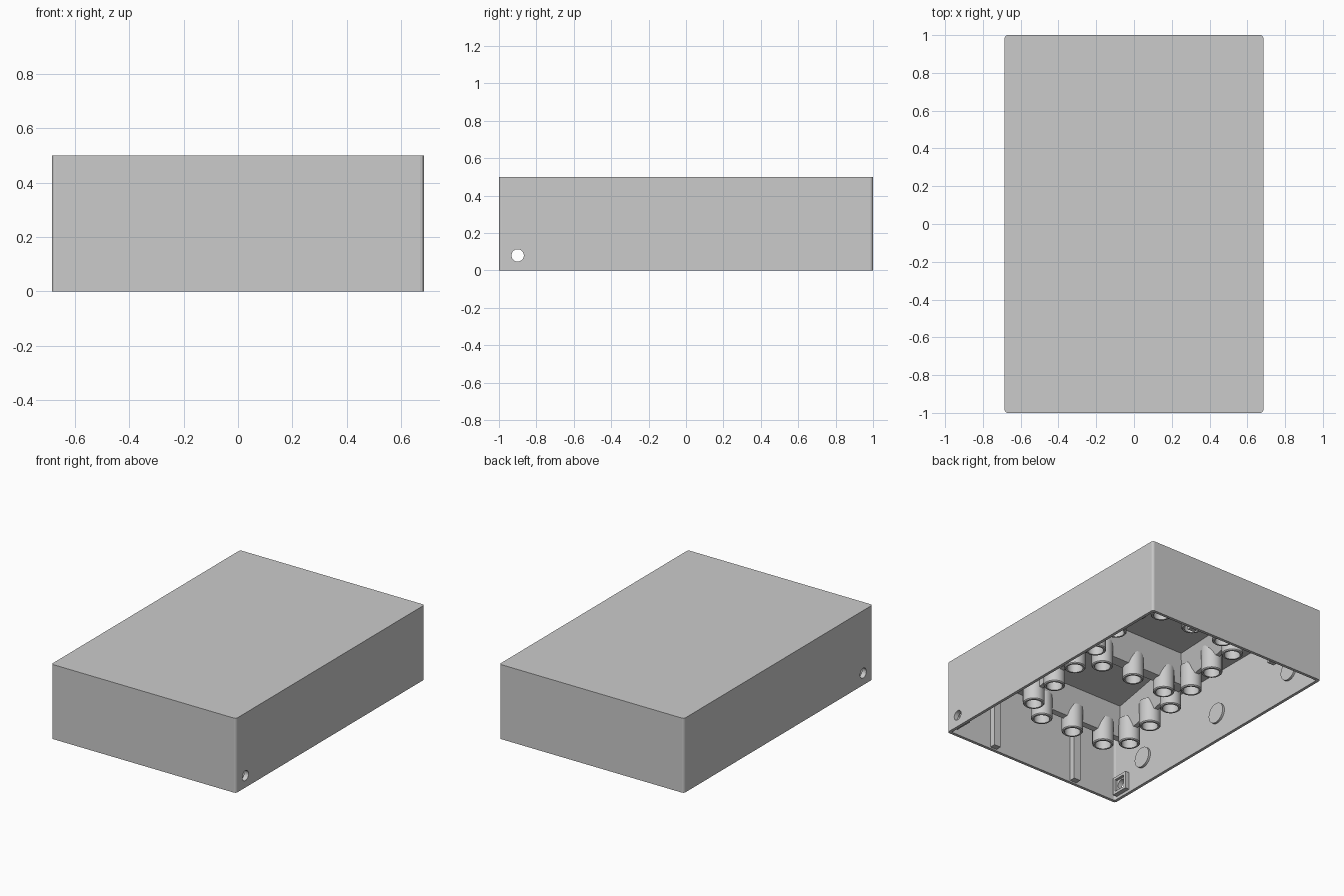
import bpy, bmesh, math
from mathutils import Matrix, Vector

cube = bpy.data.objects.get("Cube")
if cube:
    bpy.data.objects.remove(cube)

grey = bpy.data.materials.new("light_grey")
grey.use_nodes = True
colour = (0.6, 0.6, 0.6, 1)
grey.diffuse_color = colour
grey.node_tree.nodes["Principled BSDF"].inputs["Base Color"].default_value = colour

W, D, H, WALL = 0.685, 1.0, 0.5, 0.02
CEILING = H - WALL
SLOPE = 0.2          # the tray rises toward the back


def finish(name, bm, smooth=False):
    bmesh.ops.recalc_face_normals(bm, faces=bm.faces)
    mesh = bpy.data.meshes.new(name)
    bm.to_mesh(mesh)
    bm.free()
    mesh.materials.append(grey)
    ob = bpy.data.objects.new(name, mesh)
    bpy.context.collection.objects.link(ob)
    if smooth:
        bpy.ops.object.select_all(action="DESELECT")
        ob.select_set(True)
        bpy.context.view_layer.objects.active = ob
        bpy.ops.object.shade_smooth_by_angle(angle=math.radians(35))
    return ob


def loft(name, rings, smooth=False):
    """Closed solid through matching rings of points."""
    bm = bmesh.new()
    loops = [[bm.verts.new(p) for p in ring] for ring in rings]
    for a, b in zip(loops, loops[1:]):
        for i in range(len(a)):
            j = (i + 1) % len(a)
            bm.faces.new((a[i], a[j], b[j], b[i]))
    bm.faces.new(loops[0])
    bm.faces.new(loops[-1])
    return finish(name, bm, smooth)


def box(name, x, y, z):
    def ring(h):
        return [(x[0], y[0], h), (x[1], y[0], h), (x[1], y[1], h), (x[0], y[1], h)]
    return loft(name, [ring(z[0]), ring(z[1])])


def rounded_ring(w, d, r, z, steps=3):
    pts = []
    for k, (sx, sy) in enumerate(((1, 1), (-1, 1), (-1, -1), (1, -1))):
        for s in range(steps + 1):
            a = math.pi / 2 * (k + s / steps)
            pts.append((sx * (w - r) + r * math.cos(a), sy * (d - r) + r * math.sin(a), z))
    return pts


def side_disc(name, x, y, z, r, depth):
    bm = bmesh.new()
    bmesh.ops.create_cone(bm, cap_ends=True, segments=32, radius1=r, radius2=r, depth=depth)
    m = Matrix.Translation((x, y, z)) @ Matrix.Rotation(math.pi / 2, 4, "Y")
    bmesh.ops.transform(bm, matrix=m, verts=bm.verts)
    return finish(name, bm, True)


def cut(ob, cutters):
    for c in cutters:
        mod = ob.modifiers.new("cut", "BOOLEAN")
        mod.operation, mod.solver, mod.object = "DIFFERENCE", "EXACT", c
    bpy.context.view_layer.update()
    graph = bpy.context.evaluated_depsgraph_get()
    mesh = bpy.data.meshes.new_from_object(ob.evaluated_get(graph))
    ob.modifiers.clear()
    ob.data = mesh
    for c in cutters:
        bpy.data.objects.remove(c)


# Housing: open underneath, rounded upright corners, cable hole through both sides
HOLE_Y, HOLE_Z = -0.9, 0.08
housing = loft("housing", [rounded_ring(W, D, 0.015, 0), rounded_ring(W, D, 0.015, H)])
cut(housing, [
    loft("cavity_cutter", [rounded_ring(W - WALL, D - WALL, 0.01, -0.1),
                           rounded_ring(W - WALL, D - WALL, 0.01, CEILING)]),
    side_disc("hole_cutter", 0, HOLE_Y, HOLE_Z, 0.033, 2),
])

# Wall fittings: round pads and square cable sockets on the sides, ribs on the ends
inner = W - WALL
for side, label in ((1, "left"), (-1, "right")):
    for y in (-0.7, 0.02, 0.72):
        side_disc(label + "_pad", side * inner, y, 0.185, 0.068, 0.03)
    xs = sorted((side * (inner + 0.005), side * (inner - 0.03)))
    socket = box(label + "_socket", xs, (HOLE_Y - 0.06, HOLE_Y + 0.06), (HOLE_Z - 0.06, HOLE_Z + 0.06))
    face = sorted((side * (inner - 0.012), side * (inner - 0.05)))
    cut(socket, [
        box("recess_cutter", face, (HOLE_Y - 0.042, HOLE_Y + 0.042), (HOLE_Z - 0.042, HOLE_Z + 0.042)),
        side_disc("bore_cutter", side * inner, HOLE_Y, HOLE_Z, 0.033, 0.2),
    ])
    for end, place in ((-1, "front"), (1, "back")):
        ys = sorted((end * (D - WALL + 0.005), end * (D - WALL - 0.04)))
        cx = side * 0.325
        box(place + "_rib", (cx - 0.025, cx + 0.025), ys, (0.01, CEILING + 0.005))


# Sloping tray block under the ceiling with two tapered wells
def sloped_ring(w, y0, y1, base, limit=1.0):
    return [(x, y, min(base + SLOPE * y, limit))
            for x, y in ((-w, y0), (w, y0), (w, y1), (-w, y1))]


RIDGE = 0.28
tray = loft("tray", [sloped_ring(0.4, -0.61, 0.58, RIDGE),
                     sloped_ring(0.4, -0.61, 0.58, 1, CEILING + 0.005)])
cut(tray, [
    loft("well_cutter", [sloped_ring(0.376, y0 - 0.01, y1 + 0.01, RIDGE - 0.03),
                         sloped_ring(0.37, y0, y1, RIDGE),
                         sloped_ring(0.31, y0 + 0.07, y1 - 0.07, 0.44, CEILING - 0.004)])
    for y0, y1 in ((-0.575, -0.04), (0.02, 0.545))
])


# Open tubes hanging around the wells
def tube(x, y):
    low = RIDGE - 0.08 + SLOPE * y
    top = min(low + 0.17, CEILING + 0.005)
    profile = ((0.067, top), (0.067, low + 0.006), (0.061, low), (0.05, low), (0.05, low + 0.12))
    n = 28
    rings = [[(x + r * math.cos(math.tau * i / n), y + r * math.sin(math.tau * i / n), z)
              for i in range(n)] for r, z in profile]
    loft("tube", rings, True)


for x in (-0.39, 0.39):
    for k in range(6):
        tube(x, -0.51 + 0.2 * k)
for y in (-0.6, -0.01, 0.565):
    for x in (-0.25, 0, 0.25):
        tube(x, y)
